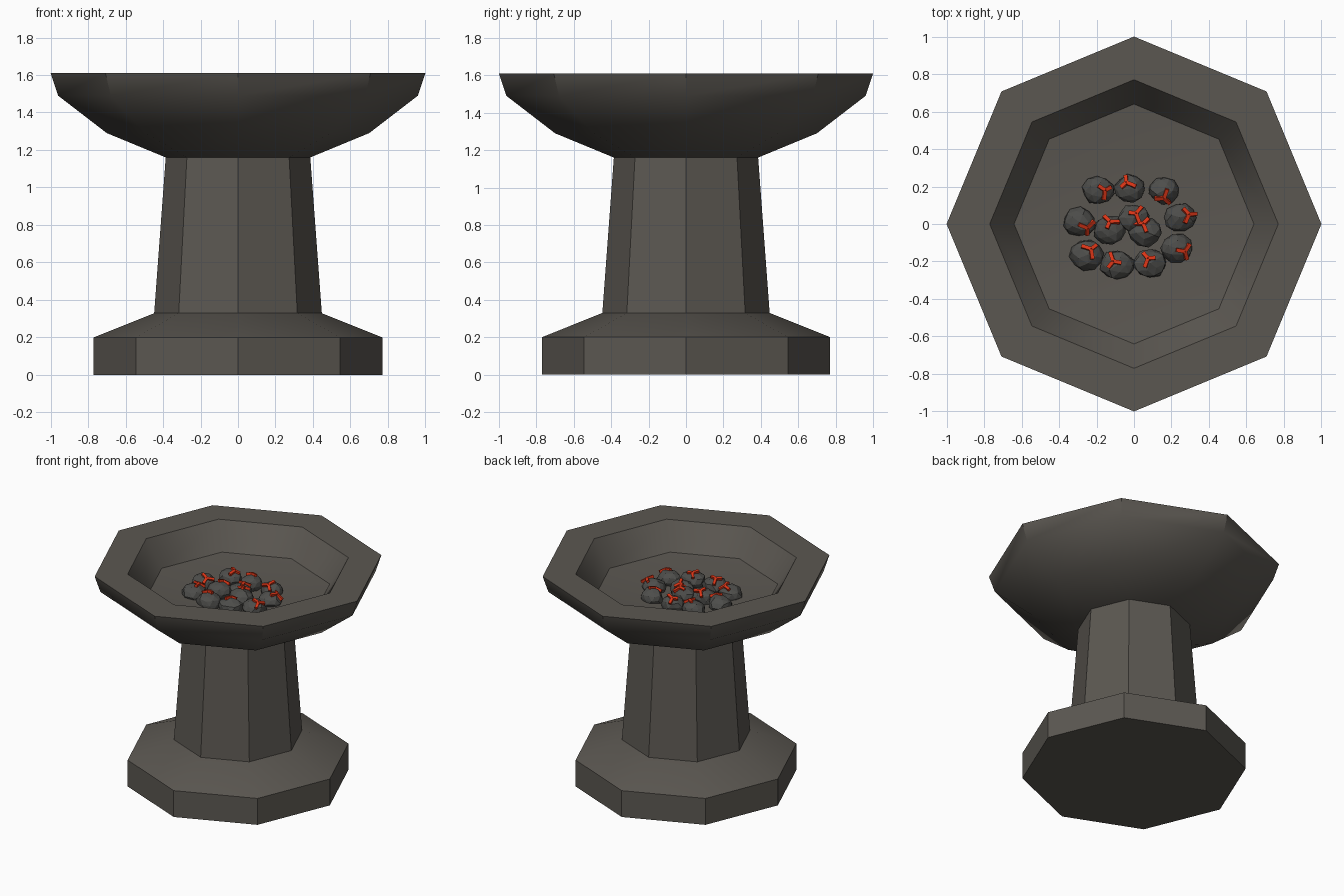
import bpy, bmesh, math, random
from mathutils import Vector, Matrix

random.seed(4)
cube = bpy.data.objects.get("Cube")
if cube:
    bpy.data.objects.remove(cube, do_unlink=True)


def material(name, rgb):
    m = bpy.data.materials.new(name)
    m.use_nodes = True
    m.diffuse_color = (*rgb, 1)
    bsdf = m.node_tree.nodes["Principled BSDF"]
    bsdf.inputs["Base Color"].default_value = (*rgb, 1)
    bsdf.inputs["Roughness"].default_value = 0.9
    return m


STONE = material("warm grey stone", (0.105, 0.096, 0.083))
COAL = material("charcoal", (0.075, 0.075, 0.070))
EMBER = material("glowing ember red", (0.70, 0.035, 0.008))


def finish(bm, name, mat, smooth_angle=None):
    bmesh.ops.recalc_face_normals(bm, faces=bm.faces)
    mesh = bpy.data.meshes.new(name)
    bm.to_mesh(mesh)
    bm.free()
    mesh.materials.append(mat)
    ob = bpy.data.objects.new(name, mesh)
    bpy.context.collection.objects.link(ob)
    if smooth_angle:
        bpy.ops.object.select_all(action="DESELECT")
        ob.select_set(True)
        bpy.context.view_layer.objects.active = ob
        bpy.ops.object.shade_smooth_by_angle(angle=math.radians(smooth_angle))
    return ob


def octagon_lathe(name, profile):
    """Stack eight-sided rings; a radius of zero closes the end in a point."""
    bm = bmesh.new()
    rings = []
    for r, z in profile:
        count = 8 if r else 1
        rings.append([bm.verts.new((r * math.cos(i * math.pi / 4),
                                    r * math.sin(i * math.pi / 4), z))
                      for i in range(count)])
    for a, b in zip(rings, rings[1:]):
        for i in range(8):
            corners = [a[i % len(a)], a[(i + 1) % len(a)],
                       b[(i + 1) % len(b)], b[i % len(b)]]
            bm.faces.new(list(dict.fromkeys(corners)))
    return finish(bm, name, STONE, 40)


# Stone stand: stepped foot, tapered column, flared bowl
octagon_lathe("foot", [(0, 0), (0.77, 0), (0.77, 0.2), (0.445, 0.33), (0, 0.33)])
octagon_lathe("column", [(0, 0.32), (0.448, 0.32), (0.385, 1.17), (0, 1.17)])
octagon_lathe("bowl", [(0, 1.16), (0.385, 1.16), (0.70, 1.29), (0.96, 1.49),
                       (1.0, 1.61), (0.77, 1.61), (0.64, 1.42), (0, 1.35)])


def add_coal(index, x, y, mark_x, mark_y):
    size = Vector((0.09, 0.079, 0.066)) * random.uniform(0.94, 1.06)
    centre = Vector((x, y, 1.40))

    # Faceted lump
    bm = bmesh.new()
    bmesh.ops.create_icosphere(bm, subdivisions=2, radius=1)
    for v in bm.verts:
        v.co *= random.uniform(0.9, 1.06)
    spin = Matrix.Rotation(random.uniform(0, 6), 4, "Z")
    bm.transform(Matrix.Translation(centre) @ Matrix.Diagonal((*size, 1)) @ spin)
    finish(bm, f"coal_{index}", COAL)

    # Three-armed glowing crack lying on the lump's surface
    u, v = (mark_x - x) / size.x, (mark_y - y) / size.y
    w = math.sqrt(max(0.1, 1 - u * u - v * v))
    spot = centre + Vector((u * size.x, v * size.y, w * size.z))
    normal = Vector((u / size.x, v / size.y, w / size.z)).normalized()
    place = Matrix.Translation(spot) @ normal.to_track_quat("Z", "Y").to_matrix().to_4x4()
    start = random.uniform(0, 6)
    bm = bmesh.new()
    for k in range(3):
        length = random.uniform(0.038, 0.055)
        arm = (Matrix.Rotation(start + k * 2.1, 4, "Z")
               @ Matrix.Rotation(0.2, 4, "Y")
               @ Matrix.Translation((length / 2, 0, 0.002))
               @ Matrix.Diagonal((length, 0.02, 0.02, 1)))
        bmesh.ops.create_cube(bm, size=1, matrix=place @ arm)
    finish(bm, f"ember_crack_{index}", EMBER)


# Coal centre followed by the centre of its crack
COALS = [(-.19, .18, -.155, .18), (-.02, .19, -.04, .22), (.16, .18, .16, .14),
         (-.29, .01, -.25, -.02), (-.13, -.03, -.13, .01), (0, .03, .01, .055),
         (.06, -.04, .05, 0), (.245, .035, .29, .05), (.23, -.13, .27, -.145),
         (-.25, -.165, -.23, -.135), (-.09, -.22, -.11, -.2), (.085, -.21, .075, -.185)]
for i, c in enumerate(COALS, 1):
    add_coal(i, *c)
